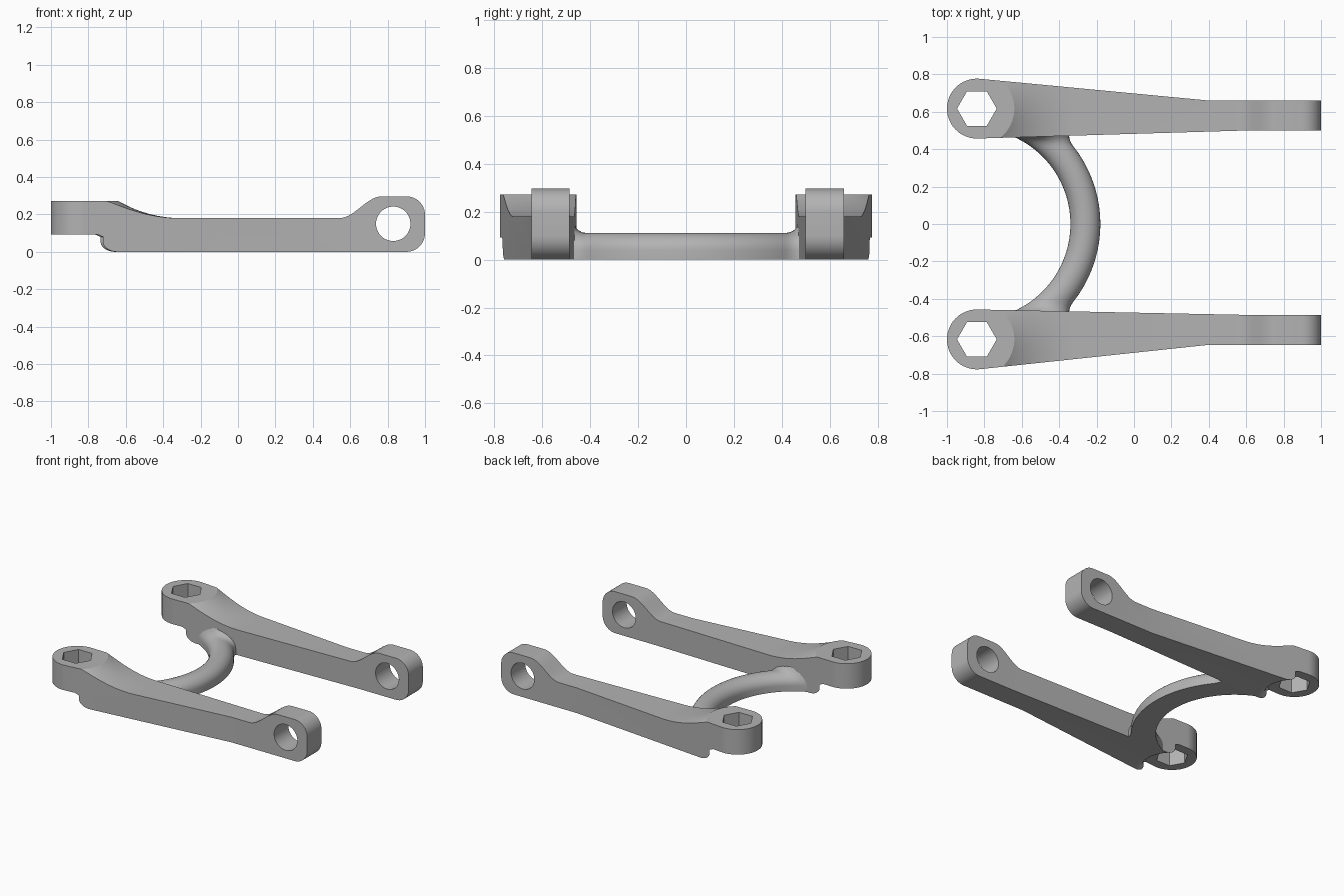
import bpy, bmesh
from math import sin, cos, pi, radians, sqrt
from mathutils import Matrix, Vector

if "Cube" in bpy.data.objects:
    bpy.data.objects.remove(bpy.data.objects["Cube"])

grey = bpy.data.materials.new("plain grey")
grey.use_nodes = True
grey.diffuse_color = (0.45, 0.45, 0.45, 1)
grey.node_tree.nodes["Principled BSDF"].inputs["Base Color"].default_value = (0.45, 0.45, 0.45, 1)

PAD_X, PAD_Y, PAD_R = -0.84, 0.617, 0.16
TOP, MID, EYE_TOP = 0.272, 0.18, 0.297


def finish(bm, name):
    bmesh.ops.recalc_face_normals(bm, faces=bm.faces)
    mesh = bpy.data.meshes.new(name)
    bm.to_mesh(mesh)
    bm.free()
    mesh.materials.append(grey)
    obj = bpy.data.objects.new(name, mesh)
    bpy.context.collection.objects.link(obj)
    return obj


def arc(cx, cy, r, a0, a1, n):
    steps = [radians(a0 + (a1 - a0) * i / n) for i in range(n + 1)]
    return [(cx + r * cos(a), cy + r * sin(a)) for a in steps]


def prism(name, points, offset):
    """Extrude a closed 3D outline along offset."""
    bm = bmesh.new()
    face = bm.faces.new([bm.verts.new(p) for p in points])
    out = bmesh.ops.extrude_face_region(bm, geom=[face])
    verts = [v for v in out["geom"] if isinstance(v, bmesh.types.BMVert)]
    bmesh.ops.translate(bm, vec=offset, verts=verts)
    return finish(bm, name)


def lathe(name, profile, cx, cy, n=96, ring=False):
    """Revolve (radius, z) points about a vertical axis; ring closes the profile."""
    bm = bmesh.new()
    rows = [[bm.verts.new((cx + r * cos(2 * pi * i / n), cy + r * sin(2 * pi * i / n), z))
             for i in range(n)] for r, z in profile]
    pairs = list(zip(rows, rows[1:])) + ([(rows[-1], rows[0])] if ring else [])
    for a, b in pairs:
        for i in range(n):
            j = (i + 1) % n
            bm.faces.new((a[i], a[j], b[j], b[i]))
    if not ring:
        bm.faces.new(rows[0])
        bm.faces.new(rows[-1])
    return finish(bm, name)


def boolean(target, tools):
    """Apply the cutters in order, then remove them."""
    for tool, operation in tools:
        mod = target.modifiers.new("cut", "BOOLEAN")
        mod.object, mod.operation, mod.solver = tool, operation, "EXACT"
        tool.hide_render = True
    graph = bpy.context.evaluated_depsgraph_get()
    mesh = bpy.data.meshes.new_from_object(target.evaluated_get(graph))
    target.modifiers.clear()
    target.data = mesh
    for tool, _ in tools:
        bpy.data.objects.remove(tool)


def smooth(obj):
    bpy.ops.object.select_all(action="DESELECT")
    obj.select_set(True)
    bpy.context.view_layer.objects.active = obj
    bpy.ops.object.shade_smooth_by_angle(angle=radians(28))


def build_arm(name, side, eye_y):
    cy = side * PAD_Y
    # plan outline: round pad tapering to a straight eye end
    plan = arc(PAD_X, PAD_Y, PAD_R, 84.5, 271.7, 48)
    plan += [(0.6, eye_y - 0.08), (1.1, eye_y - 0.08), (1.1, eye_y + 0.08), (0.4, eye_y + 0.08)]
    arm = prism(name, [(x, side * y, -0.1) for x, y in plan], Vector((0, 0, 0.6)))

    # side profile: raised pad, flat beam, eased rise to the rounded eye
    rise = [(0.54 + 0.23 * i / 14, MID + (EYE_TOP - MID) * (1 - cos(pi * i / 14)) / 2)
            for i in range(15)]
    outline = [(-1.1, 0), (-1.1, TOP), (-0.1, TOP), (-0.1, MID)] + rise
    outline += arc(0.9, EYE_TOP - 0.1, 0.1, 90, 0, 12) + arc(0.9, 0.1, 0.1, 0, -90, 12)
    profile = prism("profile", [(x, 0.2 * side, z) for x, z in outline], Vector((0, 0.8 * side, 0)))

    # sweeping hollow from the pad down to the beam
    bend = (0.34 ** 2 + (TOP - MID) ** 2) / (2 * (TOP - MID))
    hollow = [(0.54 - 0.36 * i / 16) for i in range(17)]
    hollow = [(r, MID + bend - sqrt(bend ** 2 - (0.54 - r) ** 2)) for r in hollow]
    hollow = lathe("hollow", hollow + [(0.18, 0.4), (0.9, 0.4), (0.9, MID)], PAD_X, cy, ring=True)

    # round clearance under the pad with a softened lower rim
    rim = [(0.24 - 0.05 * cos(a), 0.05 - 0.05 * sin(a)) for a in
           [pi / 2 * (1 - i / 6) for i in range(7)]]
    relief = lathe("relief", [(0.01, -0.1), (0.24, -0.1)] + rim +
                   [(0.19, 0.08), (0.175, 0.093), (0.01, 0.093)], PAD_X, cy)

    # hexagonal socket and round eye
    socket = lathe("socket", [(0.106, -0.2), (0.106, 0.6)], PAD_X, cy, n=6)
    bm = bmesh.new()
    place = Matrix.Translation((0.83, side * eye_y, 0.15)) @ Matrix.Rotation(pi / 2, 4, "X")
    bmesh.ops.create_cone(bm, cap_ends=True, segments=48, radius1=0.092, radius2=0.092,
                          depth=0.5, matrix=place)
    eye = finish(bm, "eye")
    boolean(arm, [(profile, "INTERSECT"), (hollow, "DIFFERENCE"), (relief, "DIFFERENCE"),
                  (socket, "DIFFERENCE"), (eye, "DIFFERENCE")])
    smooth(arm)


def build_bar():
    """Curved bar with a flat base and rounded top, flaring into the arms."""
    bm = bmesh.new()
    cx, radius, half, height, base = -0.85, 0.59, 0.08, 0.112, 0.04
    fillet, wall = 0.055, 0.472
    section = [(1, 0)] + arc(0, 0, 1, 0, 180, 16) + [(-1, 0)]
    rows, n = [], 80
    for i in range(n + 1):
        t = radians(-67 + 134 * i / n)
        row = []
        for k, (u, w) in enumerate(section):
            on_base = k in (0, len(section) - 1)
            r = radius + half * u
            z = 0 if on_base else base + (height - base) * w
            gap = min(max(wall - abs(r * sin(t)), 0), fillet)
            grow = fillet - sqrt(fillet ** 2 - (fillet - gap) ** 2)
            r += grow * max(u, 0)
            z += 0 if on_base else grow * w
            row.append(bm.verts.new((cx + r * cos(t), r * sin(t), z)))
        rows.append(row)
    m = len(section)
    for a, b in zip(rows, rows[1:]):
        for k in range(m):
            bm.faces.new((a[k], a[(k + 1) % m], b[(k + 1) % m], b[k]))
    bm.faces.new(rows[0])
    bm.faces.new(rows[-1])
    smooth(finish(bm, "cross_bar"))


build_arm("left_side_arm", 1, 0.58)
build_arm("right_side_arm", -1, 0.566)
build_bar()
